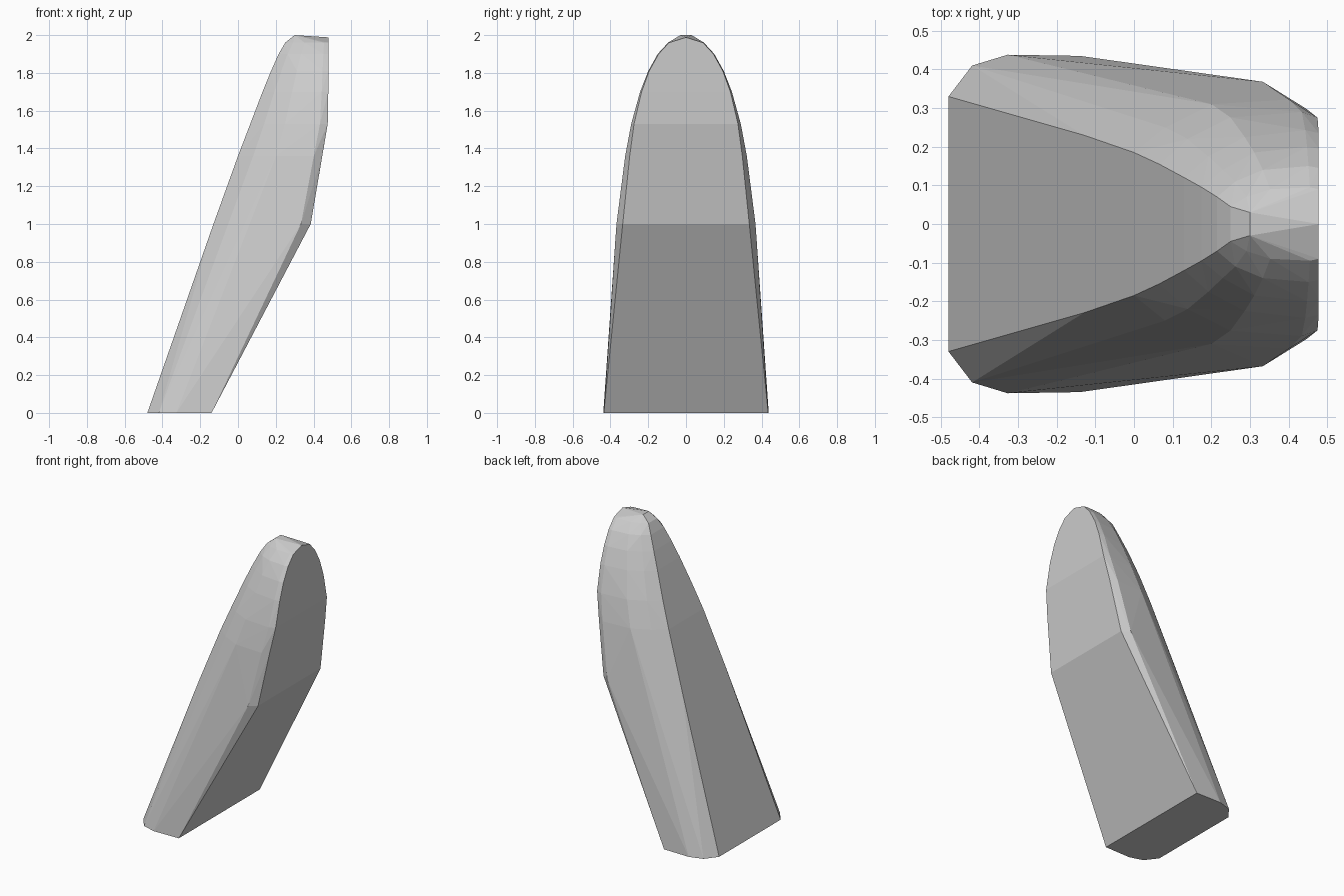
import bpy
import bmesh
import math

cube = bpy.data.objects.get("Cube")
if cube:
    bpy.data.objects.remove(cube, do_unlink=True)

# Single stone colour
stone = bpy.data.materials.new("stone grey")
stone.use_nodes = True
colour = (0.6, 0.6, 0.6, 1)
stone.diffuse_color = colour
stone.node_tree.nodes["Principled BSDF"].inputs["Base Color"].default_value = colour

# Horizontal sections: height, sloped face x, upright face x,
# half widths of sloped face, bevel, flank, widest line, upright face
SECTIONS = [
    (0.00, -0.48, -0.14, 0.33, 0.41, 0.438, 0.437, 0.435),
    (1.00, -0.13, 0.385, 0.23, 0.30, 0.35, 0.368, 0.335),
    (1.36, 0.00, 0.446, 0.185, 0.25, 0.31, 0.322, 0.298),
    (1.53, 0.065, 0.475, 0.155, 0.22, 0.276, 0.29, 0.275),
    (1.70, 0.13, 0.478, 0.12, 0.175, 0.225, 0.243, 0.235),
    (1.81, 0.175, 0.478, 0.095, 0.14, 0.185, 0.20, 0.195),
    (1.90, 0.215, 0.478, 0.07, 0.11, 0.14, 0.15, 0.145),
    (1.96, 0.25, 0.478, 0.045, 0.07, 0.09, 0.095, 0.09),
]
FRACTIONS = (0, 0.18, 0.45, 0.9, 1)

# Leaning slab with a rounded top, wrapped around the sections
bm = bmesh.new()
for z, x0, x1, *widths in SECTIONS:
    for f, w in zip(FRACTIONS, widths):
        if z == 0 and f == 0.9:
            continue
        for side in (-1, 1):
            bm.verts.new((x0 + (x1 - x0) * f, side * w, z))
for x, y, z in ((0.30, 0.03, 2), (0.30, -0.03, 2), (0.478, 0, 1.988)):
    bm.verts.new((x, y, z))
hull = bmesh.ops.convex_hull(bm, input=bm.verts[:])
loose = [v for v in bm.verts if not v.link_faces]
bmesh.ops.delete(bm, geom=loose, context='VERTS')
bmesh.ops.dissolve_limit(bm, angle_limit=math.radians(1),
                         verts=bm.verts[:], edges=bm.edges[:])
bmesh.ops.recalc_face_normals(bm, faces=bm.faces[:])

mesh = bpy.data.meshes.new("leaning_slab")
bm.to_mesh(mesh)
bm.free()
mesh.materials.append(stone)
slab = bpy.data.objects.new("leaning_slab", mesh)
bpy.context.collection.objects.link(slab)
